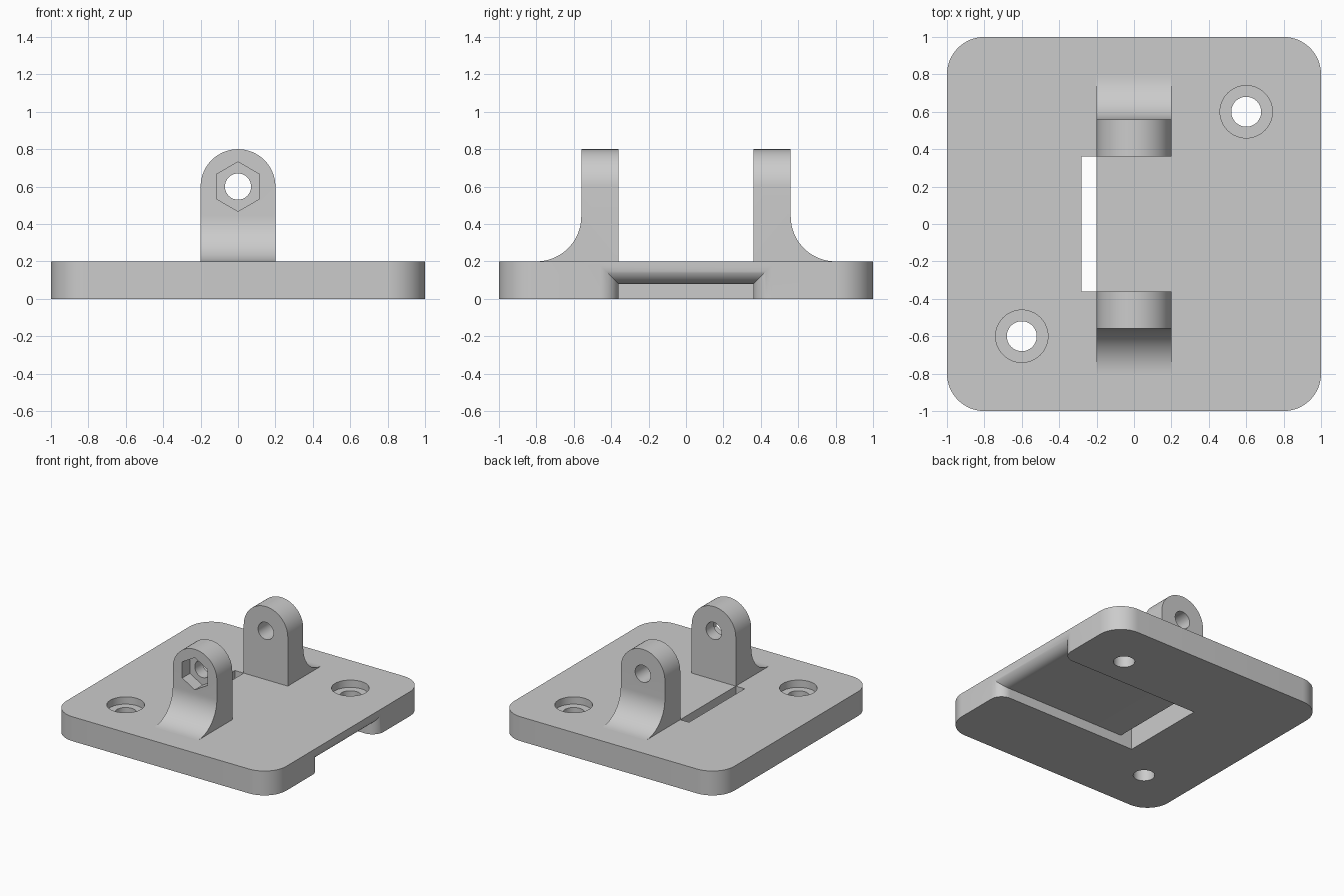
import bpy, bmesh
from math import sin, cos, pi, radians

cube = bpy.data.objects.get("Cube")
if cube:
    bpy.data.objects.remove(cube, do_unlink=True)

grey = bpy.data.materials.new("plain grey")
grey.use_nodes = True
grey.diffuse_color = (0.6, 0.6, 0.6, 1)
grey.node_tree.nodes["Principled BSDF"].inputs["Base Color"].default_value = grey.diffuse_color


def arc(cx, cy, r, start, end, steps):
    """Points along an arc, angles in degrees."""
    angles = [radians(start + (end - start) * i / steps) for i in range(steps + 1)]
    return [(cx + r * cos(a), cy + r * sin(a)) for a in angles]


def circle(cx, cy, r, sides=48):
    return arc(cx, cy, r, 90, 450, sides)[:-1]


def loft(name, rings):
    """Solid skinned through rings of equal point count."""
    bm = bmesh.new()
    loops = [[bm.verts.new(p) for p in ring] for ring in rings]
    for a, b in zip(loops, loops[1:]):
        for i in range(len(a)):
            j = (i + 1) % len(a)
            bm.faces.new((a[i], a[j], b[j], b[i]))
    bm.faces.new(loops[0])
    bm.faces.new(loops[-1])
    bmesh.ops.recalc_face_normals(bm, faces=bm.faces)
    mesh = bpy.data.meshes.new(name)
    bm.to_mesh(mesh)
    bm.free()
    mesh.materials.append(grey)
    obj = bpy.data.objects.new(name, mesh)
    bpy.context.collection.objects.link(obj)
    return obj


def prism(name, points, axis, low, high):
    """Profile extruded along one axis."""
    place = {"x": lambda a, b, t: (t, a, b),
             "y": lambda a, b, t: (a, t, b),
             "z": lambda a, b, t: (a, b, t)}[axis]
    return loft(name, [[place(a, b, t) for a, b in points] for t in (low, high)])


def combine(obj, tool, operation="DIFFERENCE"):
    """Apply a boolean and discard the tool."""
    tool.hide_render = True
    mod = obj.modifiers.new("cut", "BOOLEAN")
    mod.operation, mod.solver, mod.object = operation, "EXACT", tool
    graph = bpy.context.evaluated_depsgraph_get()
    mesh = bpy.data.meshes.new_from_object(obj.evaluated_get(graph))
    obj.modifiers.clear()
    obj.data = mesh
    bpy.data.objects.remove(tool, do_unlink=True)


def finish(obj):
    bpy.ops.object.select_all(action="DESELECT")
    obj.select_set(True)
    bpy.context.view_layer.objects.active = obj
    bpy.ops.object.shade_smooth_by_angle(angle=radians(30))


# Plate with rounded corners
top, half_slot, ceiling = 0.2, 0.36, 0.08
outline = []
for k, (sx, sy) in enumerate([(1, 1), (-1, 1), (-1, -1), (1, -1)]):
    outline += arc(0.8 * sx, 0.8 * sy, 0.2, 90 * k, 90 * k + 90, 16)
plate = prism("base_plate", outline, "z", 0, top)

# Underside slot with a through window at its inner end
slot = [(-0.28, -0.1), (-0.28, 0.3), (-0.2, 0.3)]
slot += arc(-0.16, ceiling + 0.04, 0.04, 180, 270, 8)
slot += [(1.1, ceiling), (1.1, -0.1)]
combine(plate, prism("slot_cutter", slot, "y", -half_slot, half_slot))

# Rounded mouth of the slot
r, steps, rings = 0.1, 14, []
for i in range(steps + 2):
    a = min(i, steps) / steps * pi / 2
    x = 1 - r + r * sin(a) + (0.1 if i > steps else 0)
    d = r * (1 - cos(a))
    w, h = half_slot + d, ceiling + d
    rings.append([(x, -w, -0.1), (x, w, -0.1), (x, w, h), (x, -w, h)])
combine(plate, loft("mouth_cutter", rings))

# Counterbored mounting holes
for s in (-1, 1):
    combine(plate, prism("hole_cutter", circle(0.6 * s, 0.6 * s, 0.08), "z", -0.1, 0.3))
    combine(plate, prism("bore_cutter", circle(0.6 * s, 0.6 * s, 0.14), "z", top - 0.06, 0.3))
finish(plate)

# Lugs with arched top, filleted foot and pin hole
for name, s in (("front_lug", -1), ("rear_lug", 1)):
    side = [(0.36, top), (0.36, 0.9), (0.56, 0.9)] + arc(0.8, 0.44, 0.24, 180, 270, 20)
    lug = prism(name, [(s * y, z) for y, z in side], "x", -0.3, 0.3)
    arch = [(-0.2, 0.1), (0.2, 0.1)] + arc(0, 0.6, 0.2, 0, 180, 32)
    combine(lug, prism("arch_shape", arch, "y", -1, 1), "INTERSECT")
    combine(lug, prism("pin_cutter", circle(0, 0.6, 0.07, 40), "y", -1, 1))
    if s < 0:  # hexagonal nut pocket
        combine(lug, prism("nut_cutter", circle(0, 0.6, 0.132, 6), "y", -0.7, -0.46))
    finish(lug)
